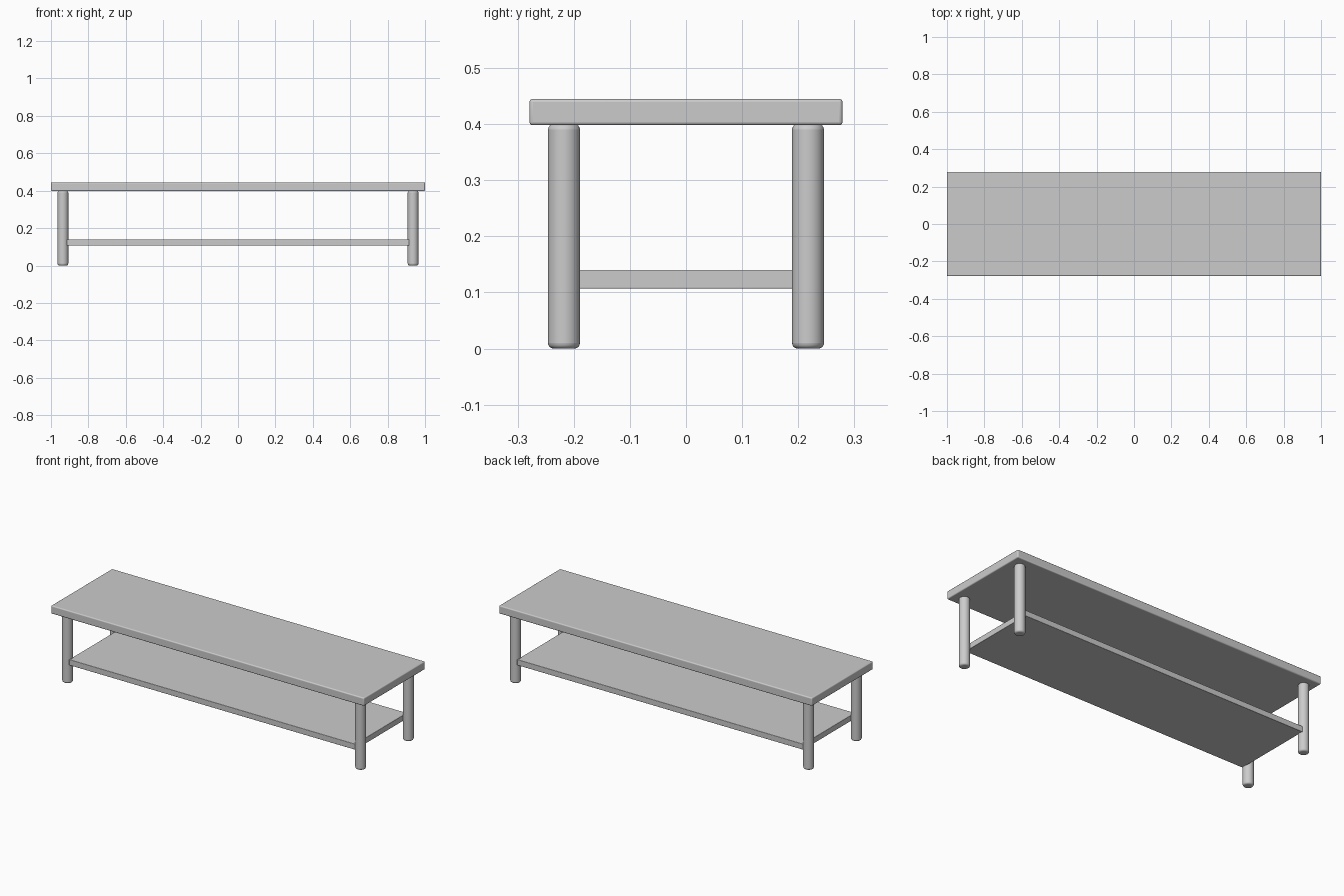
import bpy, math

if "Cube" in bpy.data.objects:
    bpy.data.objects.remove(bpy.data.objects["Cube"])


def finish(obj, width, segments):
    """Round the sharp edges and smooth the shading."""
    if width:
        bev = obj.modifiers.new("rounded_edges", "BEVEL")
        bev.width = width
        bev.segments = segments
        bev.limit_method = "ANGLE"
        bev.angle_limit = math.radians(40)
    bpy.ops.object.shade_smooth_by_angle(angle=math.radians(35))


def board(name, length, depth, z0, z1, bevel):
    bpy.ops.mesh.primitive_cube_add(size=1, location=(0, 0, (z0 + z1) / 2))
    obj = bpy.context.object
    obj.name = name
    obj.scale = (length, depth, z1 - z0)
    bpy.ops.object.transform_apply(location=False, rotation=False, scale=True)
    finish(obj, bevel, 4)


def leg(name, x, y):
    height = 0.40
    bpy.ops.mesh.primitive_cylinder_add(
        vertices=32, radius=0.0285, depth=height, location=(x, y, height / 2))
    obj = bpy.context.object
    obj.name = name
    finish(obj, 0.01, 4)


# Table top and lower shelf
board("table_top", 2.0, 0.558, 0.398, 0.445, 0.006)
board("lower_shelf", 1.828, 0.472, 0.107, 0.140, 0.002)

# Four round legs
for side, x in (("left", -0.936), ("right", 0.936)):
    for end, y in (("front", -0.2175), ("back", 0.2175)):
        leg(f"{end}_{side}_leg", x, y)
